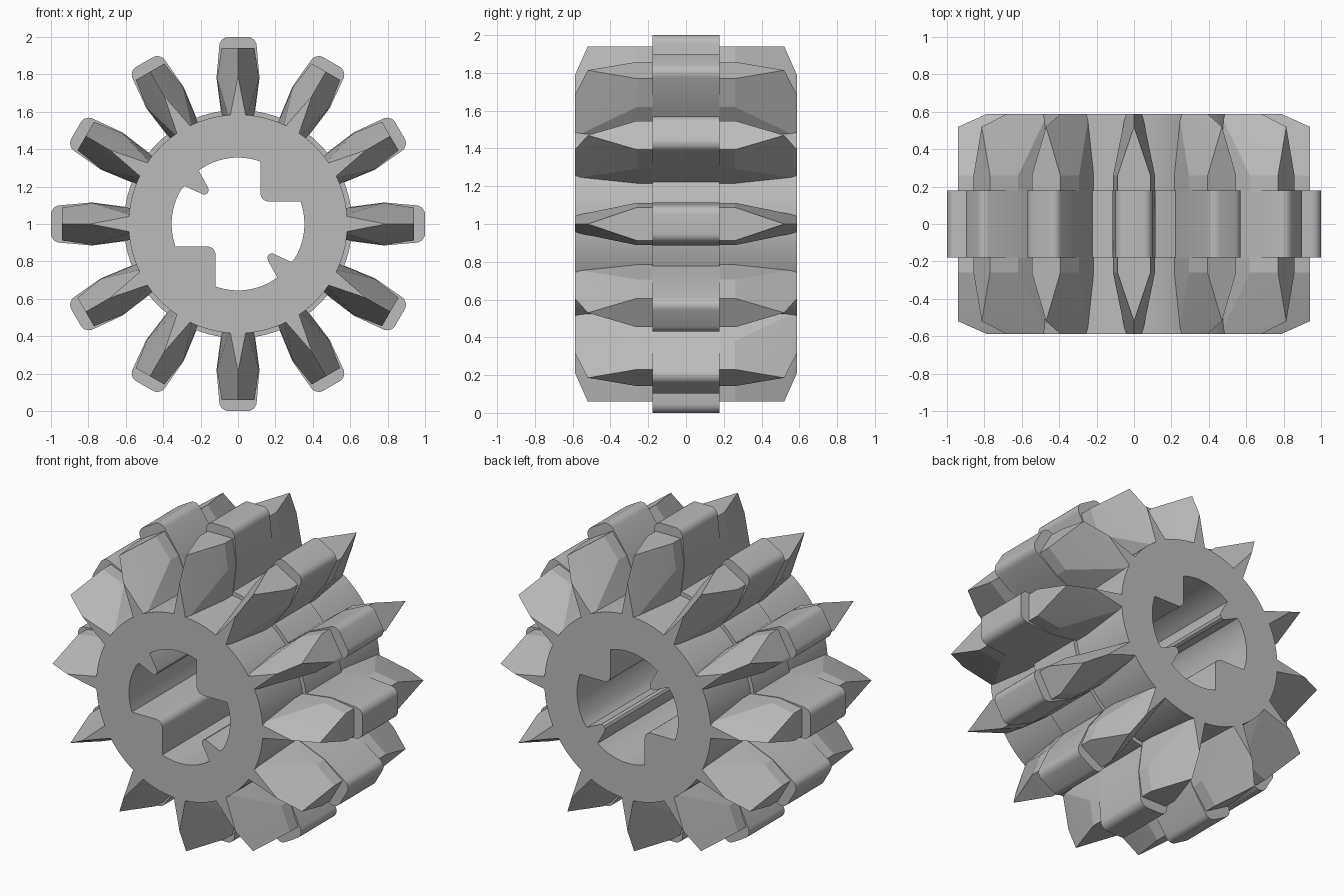
import bpy, bmesh
from math import radians, sin, cos, atan2, pi
from mathutils import Matrix

cube = bpy.data.objects.get("Cube")
if cube:
    bpy.data.objects.remove(cube, do_unlink=True)

TEETH = 12
HALF = 0.587      # half the gear length
BAND = 0.178      # half the width of the raised central band
CENTRE = Matrix.Translation((0, 0, 1))

grey = bpy.data.materials.new("plain grey")
grey.use_nodes = True
colour = (0.5, 0.5, 0.5, 1)
grey.diffuse_color = colour
grey.node_tree.nodes["Principled BSDF"].inputs["Base Color"].default_value = colour


def add_object(name, mesh, matrix, angle=30):
    mesh.materials.clear()
    mesh.materials.append(grey)
    obj = bpy.data.objects.new(name, mesh)
    bpy.context.collection.objects.link(obj)
    obj.matrix_world = matrix
    bpy.ops.object.select_all(action='DESELECT')
    obj.select_set(True)
    bpy.context.view_layer.objects.active = obj
    bpy.ops.object.shade_smooth_by_angle(angle=radians(angle))
    return obj


def extrude_outline(name, loops, half_depth):
    """Mesh from closed x/z outlines, extruded along y."""
    curve = bpy.data.curves.new(name, 'CURVE')
    curve.dimensions = '2D'
    curve.fill_mode = 'BOTH'
    curve.extrude = half_depth
    for loop in loops:
        spline = curve.splines.new('POLY')
        spline.points.add(len(loop) - 1)
        for point, (x, z) in zip(spline.points, loop):
            point.co = (x, z, 0, 1)
        spline.use_cyclic_u = True
    temp = bpy.data.objects.new(name, curve)
    mesh = bpy.data.meshes.new_from_object(temp)
    bpy.data.objects.remove(temp)
    mesh.transform(Matrix.Rotation(pi / 2, 4, 'X'))
    bm = bmesh.new()
    bm.from_mesh(mesh)
    bmesh.ops.remove_doubles(bm, verts=bm.verts, dist=1e-5)
    bmesh.ops.recalc_face_normals(bm, faces=bm.faces)
    bm.to_mesh(mesh)
    bm.free()
    mesh.name = name
    return mesh


def arc(radius, start, end, steps, cx=0, cz=0):
    return [(cx + radius * cos(start + (end - start) * i / steps),
             cz + radius * sin(start + (end - start) * i / steps))
            for i in range(steps + 1)]


def circle(radius, steps=96):
    return arc(radius, 0, 2 * pi, steps)[:-1]


# Bore outline: a square key and a small pointed key, repeated after a half turn
BORE = 0.355
square_key = [(0.335, 0.12)] + arc(0.045, 1.5 * pi, pi, 5, 0.165, 0.165) + [(0.12, 0.334)]
pointed_key = [(-0.21, 0.286), (-0.16, 0.195), (-0.157, 0.178), (-0.165, 0.163),
               (-0.182, 0.156), (-0.285, 0.203)]
half = square_key
half = half + arc(BORE, atan2(0.334, 0.12), atan2(0.286, -0.21), 12)[1:-1] + pointed_key
half = half + arc(BORE, atan2(0.203, -0.285), pi + atan2(0.12, 0.335), 12)[1:-1]
bore = half + [(-x, -z) for x, z in half]

# Hub and its raised central band
add_object("hub", extrude_outline("hub", [circle(0.585), bore], HALF), CENTRE)
add_object("hub_band", extrude_outline("hub_band", [circle(0.61), circle(0.5)], BAND), CENTRE)

# Tooth: thick in the middle, tapering to a thin wedge at each end
bm = bmesh.new()
for side in (-1, 1):
    for end in (-1, 1):
        for x, y, z in ((0.083, 0.26, 0.56), (0.112, 0.26, 0.78), (0.088, 0.26, 0.94),
                        (0.045, HALF, 0.56)):
            bm.verts.new((side * x, end * y, z))
for end in (-1, 1):
    bm.verts.new((0, end * 0.52, 0.94))
    bm.verts.new((0, end * HALF, 0.79))
bmesh.ops.convex_hull(bm, input=bm.verts)
bmesh.ops.dissolve_limit(bm, angle_limit=0.01, verts=bm.verts, edges=bm.edges)
bmesh.ops.recalc_face_normals(bm, faces=bm.faces)
tooth_mesh = bpy.data.meshes.new("tooth")
bm.to_mesh(tooth_mesh)
bm.free()

# Round-cornered block on the middle of each tooth
right = [(0.086, 0.56), (0.115, 0.78)] + arc(0.05, 0, pi / 2, 6, 0.05, 0.95)
block_outline = right + [(-x, z) for x, z in reversed(right)]
block_mesh = extrude_outline("tooth_block", [block_outline], BAND)

for i in range(TEETH):
    turn = CENTRE @ Matrix.Rotation(2 * pi * i / TEETH, 4, 'Y')
    add_object(f"tooth_{i + 1}", tooth_mesh, turn, 15)
    add_object(f"tooth_block_{i + 1}", block_mesh, turn)
